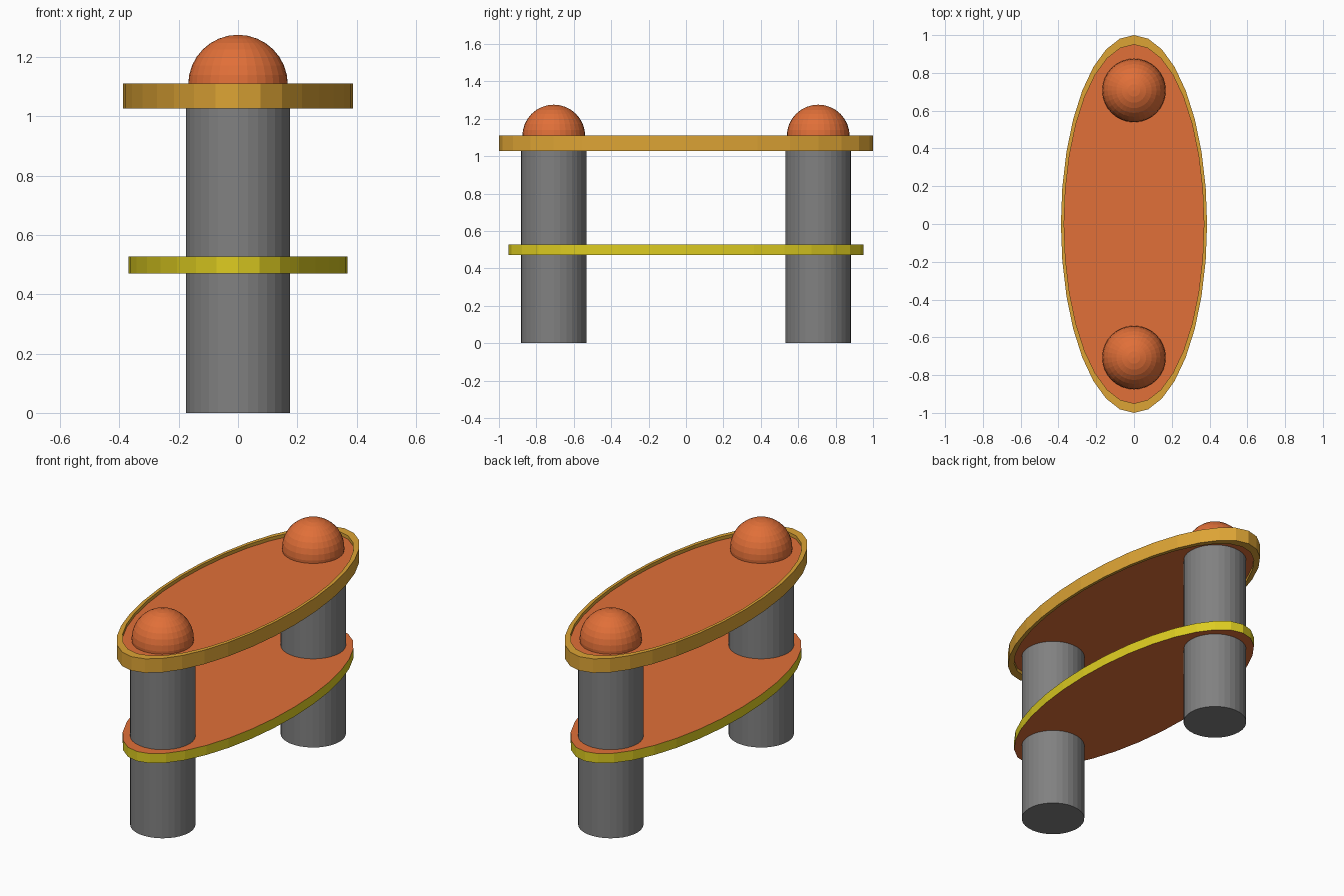
import bpy
import bmesh
from math import cos, sin, pi

if "Cube" in bpy.data.objects:
    bpy.data.objects.remove(bpy.data.objects["Cube"])

SIDES = 32


def material(name, rgb):
    m = bpy.data.materials.new(name)
    m.diffuse_color = (*rgb, 1)
    m.use_nodes = True
    m.node_tree.nodes["Principled BSDF"].inputs["Base Color"].default_value = m.diffuse_color
    return m


orange = material("orange", (0.75, 0.16, 0.04))
gold = material("gold", (0.72, 0.37, 0.035))
yellow = material("yellow", (0.72, 0.60, 0.015))
dark_grey = material("dark_grey", (0.22, 0.22, 0.22))


def finish(name, bm, mats):
    bmesh.ops.recalc_face_normals(bm, faces=bm.faces)
    me = bpy.data.meshes.new(name)
    bm.to_mesh(me)
    bm.free()
    for m in mats:
        me.materials.append(m)
    ob = bpy.data.objects.new(name, me)
    bpy.context.collection.objects.link(ob)
    return ob


def ring(bm, rx, ry, z):
    return [bm.verts.new((rx * cos(2 * pi * i / SIDES), ry * sin(2 * pi * i / SIDES), z))
            for i in range(SIDES)]


def bridge(bm, a, b, mat=0):
    for i in range(SIDES):
        j = (i + 1) % SIDES
        bm.faces.new((a[i], a[j], b[j], b[i])).material_index = mat


def disc(name, rx, ry, z0, z1, face_mat, edge_mat):
    bm = bmesh.new()
    low, high = ring(bm, rx, ry, z0), ring(bm, rx, ry, z1)
    bm.faces.new(low)
    bm.faces.new(high)
    bridge(bm, low, high, 1)
    return finish(name, bm, [face_mat, edge_mat])


# Oval shelf with a yellow edge band
disc("lower_shelf", 0.37, 0.95, 0.47, 0.527, orange, yellow)

# Oval top panel, recessed inside its rim above and below
disc("top_panel", 0.372, 0.952, 1.047, 1.09, orange, orange)

# Hollow gold rim around the top panel
bm = bmesh.new()
loops = [ring(bm, rx, ry, z) for rx, ry, z in
         ((0.387, 1.0, 1.027), (0.387, 1.0, 1.11), (0.37, 0.95, 1.11), (0.37, 0.95, 1.027))]
for k in range(4):
    bridge(bm, loops[k], loops[(k + 1) % 4])
finish("top_rim", bm, [gold])

# A leg and a dome at each end
for side, y in (("front", -0.707), ("back", 0.707)):
    leg = disc(side + "_leg", 0.176, 0.176, 0, 1.06, dark_grey, dark_grey)
    leg.location.y = y
    bm = bmesh.new()
    bmesh.ops.create_uvsphere(bm, u_segments=32, v_segments=16, radius=0.168)
    dome = finish(side + "_dome", bm, [orange])
    dome.location = (0, y, 1.107)
